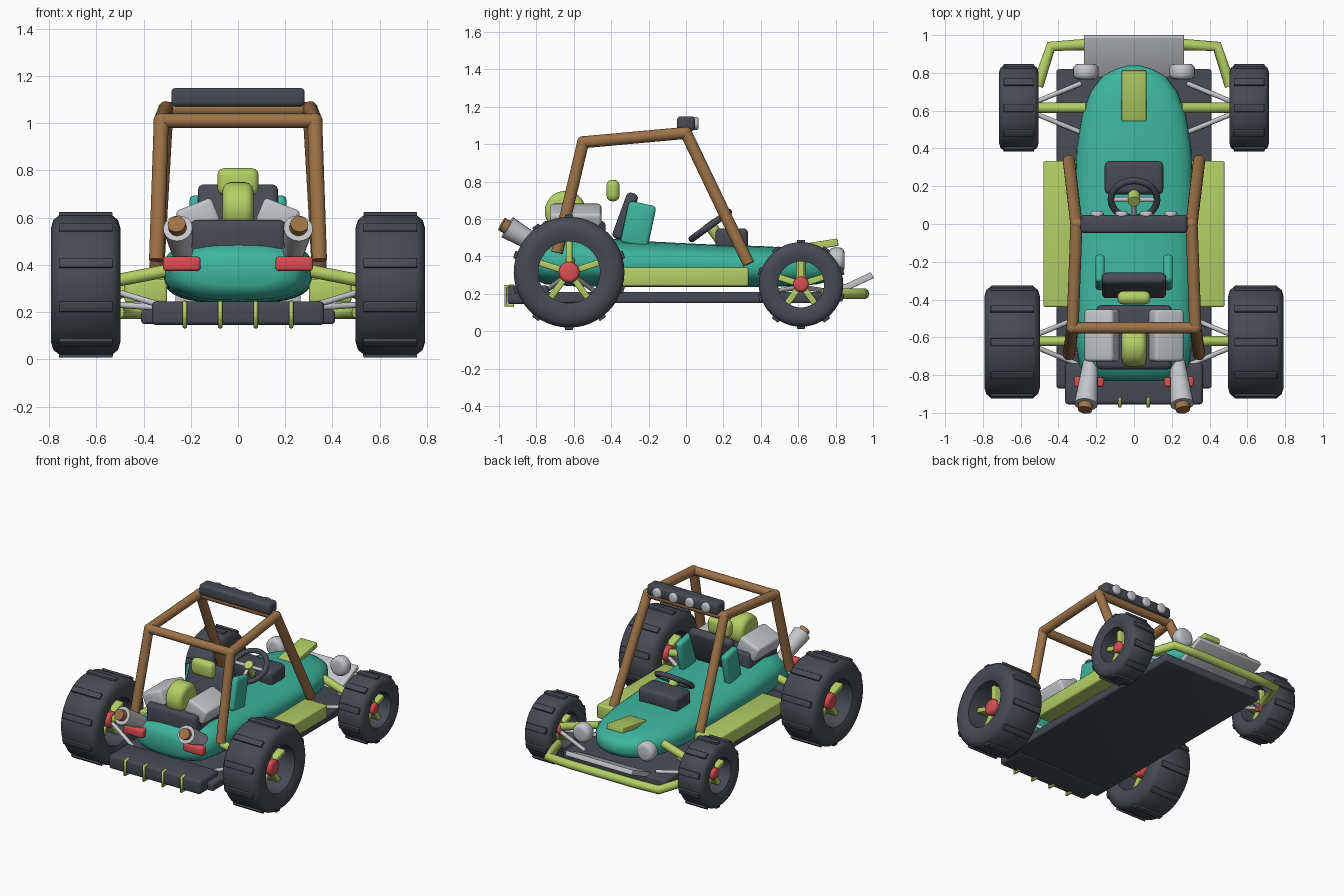
import bpy, bmesh, math
from mathutils import Vector, Matrix

cube = bpy.data.objects.get("Cube")
if cube:
    bpy.data.objects.remove(cube, do_unlink=True)


def material(name, rgb):
    m = bpy.data.materials.new(name)
    m.use_nodes = True
    m.diffuse_color = (*rgb, 1)
    m.node_tree.nodes["Principled BSDF"].inputs["Base Color"].default_value = (*rgb, 1)
    return m


TEAL = material("teal paint", (0.045, 0.46, 0.34))
LIME = material("lime paint", (0.46, 0.62, 0.13))
DARK = material("charcoal", (0.062, 0.07, 0.085))
BROWN = material("bronze tube", (0.34, 0.17, 0.065))
SILVER = material("silver metal", (0.55, 0.56, 0.58))
RED = material("red", (0.7, 0.075, 0.085))


def finish(bm, name, mat, bevel=0, segments=3):
    """Turn a bmesh into a smooth shaded object, with optional rounded edges."""
    if bevel:
        sharp = [e for e in bm.edges if e.calc_face_angle(0) > 0.6]
        bmesh.ops.bevel(bm, geom=sharp, offset=bevel, segments=segments,
                        profile=0.5, affect='EDGES', clamp_overlap=True)
    bmesh.ops.recalc_face_normals(bm, faces=bm.faces)
    me = bpy.data.meshes.new(name)
    bm.to_mesh(me)
    bm.free()
    ob = bpy.data.objects.new(name, me)
    bpy.context.collection.objects.link(ob)
    me.materials.append(mat)
    bpy.ops.object.select_all(action='DESELECT')
    ob.select_set(True)
    bpy.context.view_layer.objects.active = ob
    bpy.ops.object.shade_smooth_by_angle(angle=math.radians(40))
    return ob


def box(name, mat, centre, size, bevel=0.015, rot=(0, 'X')):
    bm = bmesh.new()
    bmesh.ops.create_cube(bm, size=1, matrix=Matrix.Diagonal((*size, 1)))
    ob = finish(bm, name, mat, bevel)
    ob.matrix_world = Matrix.Translation(centre) @ Matrix.Rotation(math.radians(rot[0]), 4, rot[1])
    return ob


def rod(name, mat, a, b, r1, r2=None, bevel=0, sides=20):
    """Cylinder or cone from point a to point b."""
    a, b = Vector(a), Vector(b)
    bm = bmesh.new()
    bmesh.ops.create_cone(bm, cap_ends=True, segments=sides, radius1=r1,
                          radius2=r1 if r2 is None else r2, depth=(b - a).length)
    ob = finish(bm, name, mat, bevel)
    ob.matrix_world = Matrix.Translation((a + b) / 2) @ (b - a).to_track_quat('Z', 'Y').to_matrix().to_4x4()
    return ob


def tube(name, mat, points, radius, cyclic=False):
    """Round pipe along a polyline."""
    cu = bpy.data.curves.new(name, 'CURVE')
    cu.dimensions = '3D'
    cu.bevel_depth = radius
    cu.bevel_resolution = 3
    cu.use_fill_caps = True
    sp = cu.splines.new('POLY')
    sp.points.add(len(points) - 1)
    for p, co in zip(sp.points, points):
        p.co = (*co, 1)
    sp.use_cyclic_u = cyclic
    cu.materials.append(mat)
    ob = bpy.data.objects.new(name, cu)
    bpy.context.collection.objects.link(ob)
    return ob


def loft(bm, rings, closed=False):
    """Join equal rings of points with quads."""
    vs = [[bm.verts.new(p) for p in ring] for ring in rings]
    n = len(vs[0])
    for i in range(len(vs) if closed else len(vs) - 1):
        a, b = vs[i], vs[(i + 1) % len(vs)]
        for j in range(n):
            bm.faces.new((a[j], a[(j + 1) % n], b[(j + 1) % n], b[j]))
    if not closed:
        bm.faces.new(vs[0])
        bm.faces.new(vs[-1])


def wheel(name, x, y, z, outer, inner, width):
    c = Vector((x, y, z))
    h, k, tire = width / 2, width * 0.16, outer - 0.012
    profile = [(-h, inner + k), (-h, tire - 1.2 * k), (-h * 0.93, tire - k * 0.45), (-h * 0.75, tire)]
    profile += [(-px, r) for px, r in reversed(profile)]
    profile += [(h * 0.88, inner), (-h * 0.88, inner)]
    steps, treads = 48, 10
    bm = bmesh.new()
    loft(bm, [[c + Vector((px, r * math.sin(t), r * math.cos(t))) for px, r in profile]
              for t in (math.tau * i / steps for i in range(steps))], closed=True)
    finish(bm, name + "_tire", DARK)
    # tread blocks and spokes
    for i in range(treads):
        rot = Matrix.Rotation(math.tau * i / treads, 4, 'X')
        box(name + "_tread", DARK, c + rot @ Vector((0, 0, outer - 0.015)),
            (width * 0.77, 0.042, 0.03), 0.004, (360 * i / treads, 'X'))
    for i in range(5):
        rot = Matrix.Rotation(math.tau * i / 5, 4, 'X')
        box(name + "_spoke", LIME, c + rot @ Vector((0, 0, inner / 2)),
            (width * 0.4, 0.034, inner + 0.02), 0.006, (72 * i, 'X'))
    hub = Vector((width * 0.3, 0, 0))
    rod(name + "_hub", RED, c - hub, c + hub, inner * 0.34, bevel=0.02)


# lofted body shell: y, half width, bottom, top
stations = [(-0.83, 0.16, 0.31, 0.42), (-0.81, 0.24, 0.275, 0.46), (-0.75, 0.29, 0.25, 0.495),
            (-0.6, 0.315, 0.24, 0.515), (-0.3, 0.315, 0.235, 0.485), (0.1, 0.315, 0.235, 0.465),
            (0.4, 0.305, 0.235, 0.455), (0.58, 0.275, 0.24, 0.445), (0.7, 0.23, 0.25, 0.43),
            (0.78, 0.17, 0.27, 0.41), (0.82, 0.1, 0.29, 0.39), (0.84, 0.03, 0.32, 0.36)]
bm = bmesh.new()
rings = []
for y, w, lo, hi in stations:
    ring = []
    for i in range(32):
        c, s = math.cos(math.tau * i / 32), math.sin(math.tau * i / 32)
        ring.append((w * math.copysign(abs(c) ** 0.75, c), y,
                     (lo + hi) / 2 + (hi - lo) / 2 * math.copysign(abs(s) ** 0.75, s)))
    rings.append(ring)
loft(bm, rings)
finish(bm, "body_shell", TEAL)

# floor, bumpers and nose
box("floor_pan", DARK, (0, -0.025, 0.18), (0.82, 1.69, 0.06), 0.012)
box("rear_bumper", DARK, (0, -0.845, 0.195), (0.73, 0.22, 0.1), 0.018)
for x in (-0.225, -0.075, 0.075, 0.225):
    tube("bumper_strap", LIME, [(x, -0.92, 0.24), (x, -0.965, 0.24),
                                (x, -0.965, 0.14), (x, -0.92, 0.14)], 0.01)
box("skid_plate", SILVER, (0, 0.89, 0.25), (0.53, 0.235, 0.035), 0.006, (25, 'X'))
tube("front_bumper", LIME, [(-0.51, 0.73, 0.2), (-0.44, 0.94, 0.2), (-0.26, 0.95, 0.2),
                            (0.26, 0.95, 0.2), (0.44, 0.94, 0.2), (0.51, 0.73, 0.2)], 0.03)
box("nose_scoop", LIME, (0, 0.68, 0.455), (0.13, 0.27, 0.04), 0.006, (9, 'X'))

# cockpit
box("dashboard", DARK, (0, 0.245, 0.495), (0.31, 0.175, 0.11), 0.025)
box("seat_back", DARK, (0, -0.325, 0.615), (0.34, 0.065, 0.26), 0.025, (-20, 'X'))
box("headrest", LIME, (0, -0.39, 0.752), (0.175, 0.07, 0.115), 0.03)
tilt = Matrix.Translation((0, 0.13, 0.565)) @ Matrix.Rotation(math.radians(36), 4, 'X')
tube("steering_wheel", DARK, [tilt @ Vector((0.122 * math.cos(math.tau * i / 32),
     0.122 * math.sin(math.tau * i / 32), 0)) for i in range(32)], 0.018, True)
for a in (0, 180, 270):
    end = Vector((0.12 * math.cos(math.radians(a)), 0.12 * math.sin(math.radians(a)), 0))
    rod("steering_spoke", SILVER, tilt.translation, tilt @ end, 0.012)
rod("steering_column", LIME, tilt @ Vector((0, 0, 0.02)), tilt @ Vector((0, 0, -0.14)), 0.032)

# engine
box("engine_block", DARK, (0, -0.6, 0.51), (0.4, 0.34, 0.16), 0.025)
rod("engine_blower", LIME, (-0.065, -0.645, 0.64), (0.065, -0.645, 0.64), 0.11, bevel=0.035, sides=32)

# roll cage crossbars and roof light bar
rod("cage_front_bar", BROWN, (-0.305, 0, 1.06), (0.305, 0, 1.06), 0.03)
rod("cage_rear_bar", BROWN, (-0.325, -0.55, 1.01), (0.325, -0.55, 1.01), 0.03)
box("light_bar", DARK, (0, 0, 1.11), (0.565, 0.095, 0.078), 0.018)
for x in (-0.195, -0.065, 0.065, 0.195):
    rod("roof_lamp", SILVER, (x, 0.03, 1.11), (x, 0.068, 1.11), 0.035, bevel=0.014)

# mirrored parts
for side, s in (("left", 1), ("right", -1)):
    box(side + "_side_pod", LIME, (s * 0.39, -0.053, 0.29), (0.18, 0.775, 0.1), 0.012)
    box(side + "_seat_bolster", TEAL, (s * 0.18, -0.255, 0.57), (0.05, 0.15, 0.23), 0.02, (-12, 'X'))
    box(side + "_cylinder_head", SILVER, (s * 0.17, -0.59, 0.605), (0.165, 0.275, 0.11), 0.018, (s * 22, 'Y'))
    rod(side + "_exhaust", SILVER, (s * 0.23, -0.73, 0.425), (s * 0.255, -0.955, 0.555), 0.04, 0.062)
    rod(side + "_exhaust_tip", BROWN, (s * 0.254, -0.945, 0.55), (s * 0.26, -0.985, 0.573), 0.038)
    box(side + "_tail_light", RED, (s * 0.238, -0.835, 0.405), (0.158, 0.055, 0.06), 0.012)
    rod(side + "_headlight", SILVER, (s * 0.255, 0.765, 0.38), (s * 0.255, 0.848, 0.38), 0.068, bevel=0.028)

    # cage side hoop with rounded joints
    path = [(s * 0.345, 0.335, 0.36), (s * 0.305, 0, 1.06), (s * 0.325, -0.55, 1.01), (s * 0.345, -0.69, 0.42)]
    for a, b in zip(path, path[1:]):
        rod(side + "_cage_tube", BROWN, a, b, 0.032)
    for p in path[1:3]:
        bm = bmesh.new()
        bmesh.ops.create_uvsphere(bm, u_segments=16, v_segments=10, radius=0.033)
        finish(bm, side + "_cage_joint", BROWN).location = p

    # wheels and suspension
    wheel(side + "_rear_wheel", s * 0.645, -0.625, 0.315, 0.308, 0.165, 0.295)
    wheel(side + "_front_wheel", s * 0.61, 0.615, 0.25, 0.238, 0.123, 0.21)
    for end, y, z, top in (("rear", -0.62, 0.315, 0.385), ("front", 0.615, 0.25, 0.36)):
        rod(f"{side}_{end}_axle_arm", LIME, (s * 0.25, y, top), (s * 0.61, y, z), 0.027)
        for d in (-1, 1):
            rod(f"{side}_{end}_wishbone", SILVER, (s * 0.28, y + d * 0.13, 0.215),
                (s * 0.56, y + d * 0.015, z - 0.015), 0.013)
